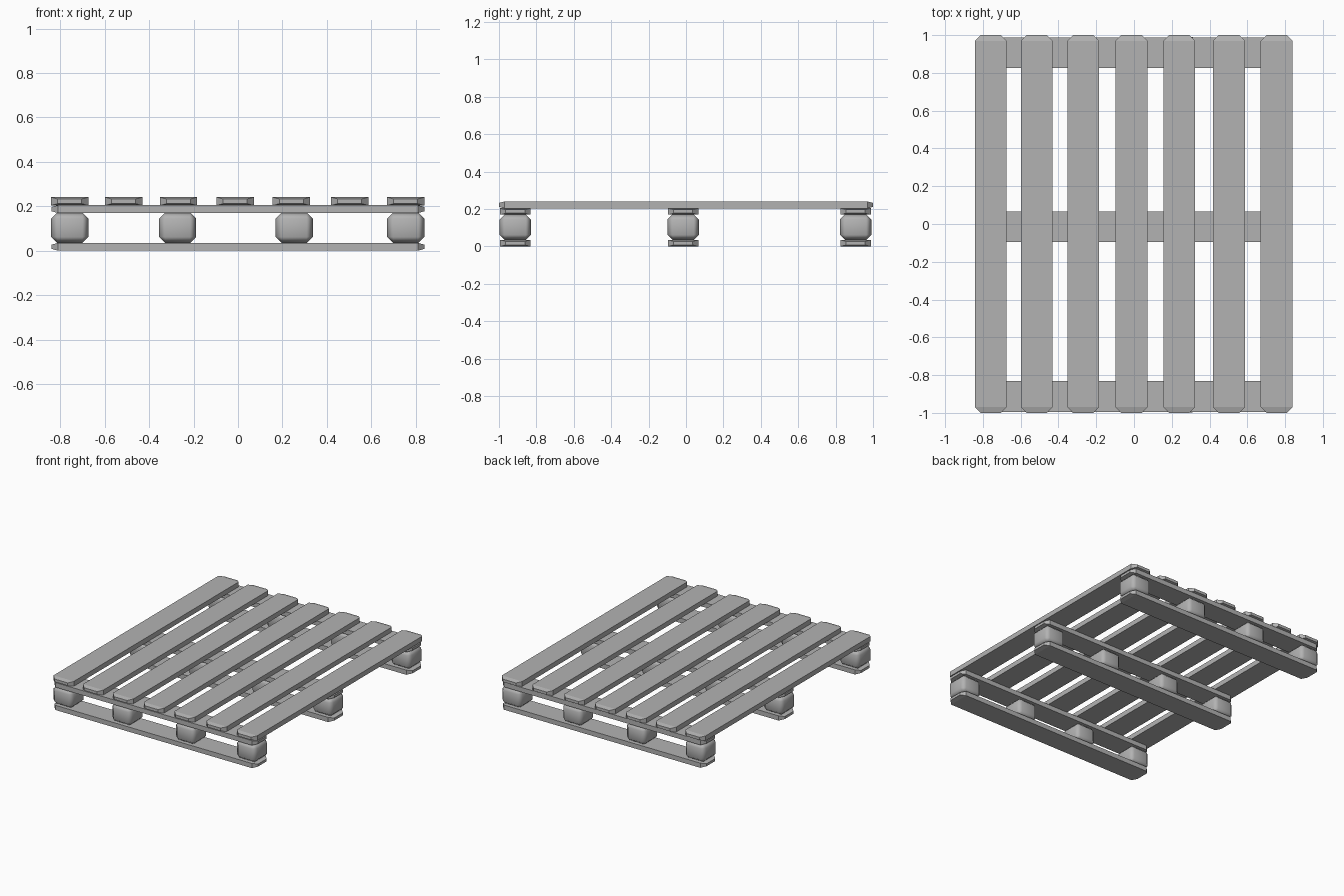
import bpy
import bmesh
from itertools import product
from mathutils import Vector

if "Cube" in bpy.data.objects:
    bpy.data.objects.remove(bpy.data.objects["Cube"], do_unlink=True)

# Single grey colour
grey = bpy.data.materials.new("plain_grey")
grey.use_nodes = True
grey.diffuse_color = (0.45, 0.45, 0.45, 1)
grey.node_tree.nodes["Principled BSDF"].inputs["Base Color"].default_value = grey.diffuse_color


def hull(name, points, centre):
    """Convex solid from corner points, with coplanar triangles merged."""
    bm = bmesh.new()
    for p in points:
        bm.verts.new(p)
    bmesh.ops.convex_hull(bm, input=bm.verts)
    bmesh.ops.dissolve_limit(bm, angle_limit=0.01, verts=bm.verts, edges=bm.edges)
    bmesh.ops.recalc_face_normals(bm, faces=bm.faces)
    mesh = bpy.data.meshes.new(name)
    bm.to_mesh(mesh)
    bm.free()
    mesh.materials.append(grey)
    obj = bpy.data.objects.new(name, mesh)
    obj.location = centre
    bpy.context.collection.objects.link(obj)
    return obj


def board(name, centre, length, width, thick, along_x):
    """Flat board whose two ends taper in width and thickness."""
    points = []
    for sx, sy, sz in product((-1, 1), repeat=3):
        for back, side, flat in ((0.03, 0, 0), (0, 0.03, 0.008)):
            l = sx * (length / 2 - back)
            w = sy * (width / 2 - side)
            z = sz * (thick / 2 - flat)
            points.append((l, w, z) if along_x else (w, l, z))
    return hull(name, points, centre)


def block(name, centre, size, cut):
    """Box with every edge and corner chamfered."""
    points = []
    for signs in product((-1, 1), repeat=3):
        for full in range(3):
            points.append([s * (d / 2 - (0 if i == full else cut))
                           for i, (s, d) in enumerate(zip(signs, size))])
    obj = hull(name, points, centre)
    # Soft chamfers around flat faces
    obj.data.polygons.foreach_set("use_smooth", [True] * len(obj.data.polygons))
    weighted = obj.modifiers.new("flat_faces", 'WEIGHTED_NORMAL')
    weighted.weight = 100
    return obj


# Deck planks running front to back
for i, x in enumerate((-0.758, -0.515, -0.268, -0.013, 0.24, 0.503, 0.755)):
    board(f"deck_plank_{i + 1}", Vector((x, 0, 0.222)), 2, 0.168, 0.037, False)

# Three skids: upper board, lower board and four blocks each
for side, y in (("front", -0.913), ("middle", -0.015), ("back", 0.907)):
    for level, z in (("upper", 0.187), ("lower", 0.0175)):
        board(f"{side}_{level}_board", Vector((0, y, z)), 1.68, 0.162, 0.035, True)
    for i, x in enumerate((-0.757, -0.272, 0.253, 0.755)):
        block(f"{side}_block_{i + 1}", Vector((x, y, 0.103)), (0.168, 0.168, 0.138), 0.028)
